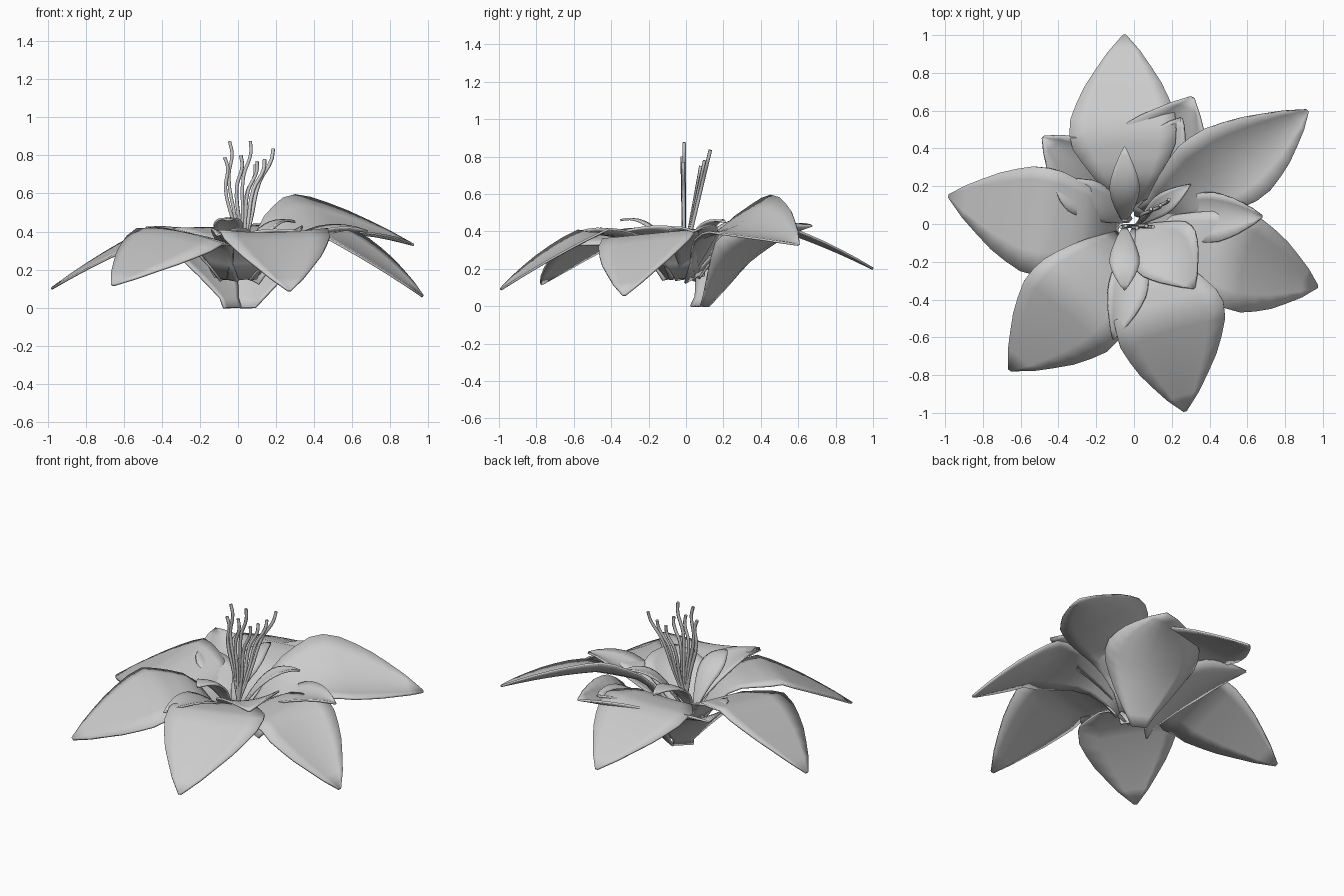
import bpy
from mathutils import Vector

if "Cube" in bpy.data.objects:
    bpy.data.objects.remove(bpy.data.objects["Cube"])

PROFILE = [(0, .13), (.2, .55), (.4, .93), (.55, 1), (.72, .77), (.9, .35), (.96, .16), (1, .03)]
WIDEST = .55


def lookup(table, t):
    for (t0, w0), (t1, w1) in zip(table, table[1:]):
        if t <= t1:
            return w0 + (w1 - w0) * (t - t0) / (t1 - t0)
    return table[-1][1]


def petal(name, base, mid, tip, left, right, root=0.0, shoulder=None, rows=12, cols=6):
    """Curved leaf through base, mid and tip; left/right mark its widest edge.
    shoulder = drop below mid where a steep throat turns into a flat blade."""
    base, mid, tip, left, right = map(Vector, (base, mid, tip, left, right))
    ctrl = 2 * mid - (base + tip) / 2
    if shoulder is not None:
        bend = base.lerp(mid, .36)
        bend.z = mid.z - shoulder
        path = [(0, base), (.2, bend), (.5, mid), (1, tip)]

    def centre(t):
        curve = base * (1 - t) ** 2 + ctrl * 2 * t * (1 - t) + tip * t * t
        return curve if shoulder is None else lookup(path, t).lerp(curve, .25)

    l_off, r_off = left - centre(WIDEST), right - centre(WIDEST)
    lean, cup = (r_off - l_off) / 2, (r_off + l_off) / 2
    verts, faces = [], []
    for i in range(rows + 1):
        t = i / rows
        w = lookup(PROFILE, t)
        if t < .25:
            w = max(w, root)
        for j in range(cols + 1):
            v = 2 * j / cols - 1
            verts.append(centre(t) + lean * v * w + cup * v * v * w * min(1, t * 2.5))
    n = cols + 1
    for i in range(rows):
        for j in range(cols):
            a = i * n + j
            faces.append((a, a + 1, a + n + 1, a + n))
    me = bpy.data.meshes.new(name)
    me.from_pydata(verts, [], faces)
    ob = bpy.data.objects.new(name, me)
    bpy.context.collection.objects.link(ob)
    me.polygons.foreach_set("use_smooth", [True] * len(me.polygons))
    s = ob.modifiers.new("thickness", "SOLIDIFY")
    s.thickness, s.offset = .012, 0
    return ob


# Six large drooping outer petals
def outer(name, *points):
    petal("outer_petal_" + name, *points, root=.27, shoulder=.03)


outer("north", (-.01, .07, .15), (-.05, .5, .42), (-.05, 1, .2),
      (-.35, .52, .40), (.23, .55, .42))
outer("northeast", (.06, .04, .15), (.46, .28, .43), (.92, .6, .33),
      (.34, .49, .59), (.70, .15, .39))
outer("southeast", (.08, -.02, .15), (.5, -.16, .385), (.97, -.33, .06),
      (.66, .04, .38), (.53, -.47, .33))
outer("south", (.02, -.09, .15), (.18, -.48, .39), (.27, -.99, .09),
      (.49, -.46, .39), (-.09, -.63, .38))
outer("southwest", (-.06, -.07, .15), (-.33, -.38, .40), (-.66, -.77, .12),
      (-.11, -.66, .31), (-.57, -.27, .39))
outer("west", (-.08, .02, .15), (-.48, .06, .385), (-.98, .15, .1),
      (-.5, .31, .40), (-.57, -.27, .31))

# Two long lower petals that taper into the cut foot
petal("foot_petal_right", (.05, .1, 0), (.18, .35, .27), (.31, .67, .43),
      (-.11, .48, .39), (.40, .22, .40), root=.16)
petal("foot_petal_left", (-.03, .07, 0), (-.18, .24, .25), (-.48, .46, .42),
      (-.4, .12, .35), (-.1, .42, .36), root=.3)

# Shorter inner petals, partly sunk into the outer ones
petal("inner_petal_east", (.05, 0, .15), (.36, .05, .36), (.68, .04, .40),
      (.40, .17, .42), (.43, -.1, .40))
petal("inner_petal_south", (0, -.03, .15), (-.03, -.3, .36), (-.11, -.61, .38),
      (.07, -.37, .40), (-.14, -.34, .40))
petal("inner_petal_southeast", (.02, -.02, .15), (.17, -.15, .35), (.32, -.34, .40),
      (.32, -.02, .41), (.03, -.27, .38))
petal("inner_petal_northeast", (.02, .04, .15), (.12, .28, .34), (.25, .56, .43),
      (.01, .42, .39), (.26, .34, .42))
petal("inner_petal_west", (-.02, .02, .15), (-.2, .1, .33), (-.42, .22, .39),
      (-.34, .06, .38), (-.2, .23, .37))

# Small slender leaves around the centre
for side, s in (("front", -1), ("back", 1)):
    petal("centre_leaf_" + side, (-.05, .02 * s, .2), (-.05, .17 * s, .42),
          (-.05, (.38 + .03 * s) * s, .46), (-.13, .21 * s, .43), (.03, .21 * s, .43))
petal("centre_leaf_side", (.02, 0, .2), (.15, .1, .41), (.3, .21, .45),
      (.13, .16, .43), (.2, .07, .43))


# Wavy stamens: one upright fan and one leaning fan
def stamen(name, top):
    top, root = Vector(top), Vector((.01, -.01, .25))
    cu = bpy.data.curves.new(name, "CURVE")
    cu.dimensions, cu.bevel_depth, cu.bevel_resolution = "3D", .01, 1
    cu.resolution_u, cu.use_fill_caps = 4, True
    sp = cu.splines.new("BEZIER")
    sway = [(0, 0), (.35, -.005), (.7, -.02), (.9, .008), (1, 0)]
    sp.bezier_points.add(len(sway) - 1)
    for p, (t, dx) in zip(sp.bezier_points, sway):
        p.co = root.lerp(top, t) + Vector((dx, 0, 0))
        p.handle_left_type = p.handle_right_type = "AUTO"
    ob = bpy.data.objects.new(name, cu)
    bpy.context.collection.objects.link(ob)


TOPS = [(-.07, -.015, .79), (-.045, -.01, .875), (.015, -.02, .8), (.065, -.01, .875),
        (.1, -.015, .77), (.09, .08, .75), (.14, .1, .78), (.185, .13, .835)]
for k, top in enumerate(TOPS):
    stamen(f"stamen_{k + 1}", top)
